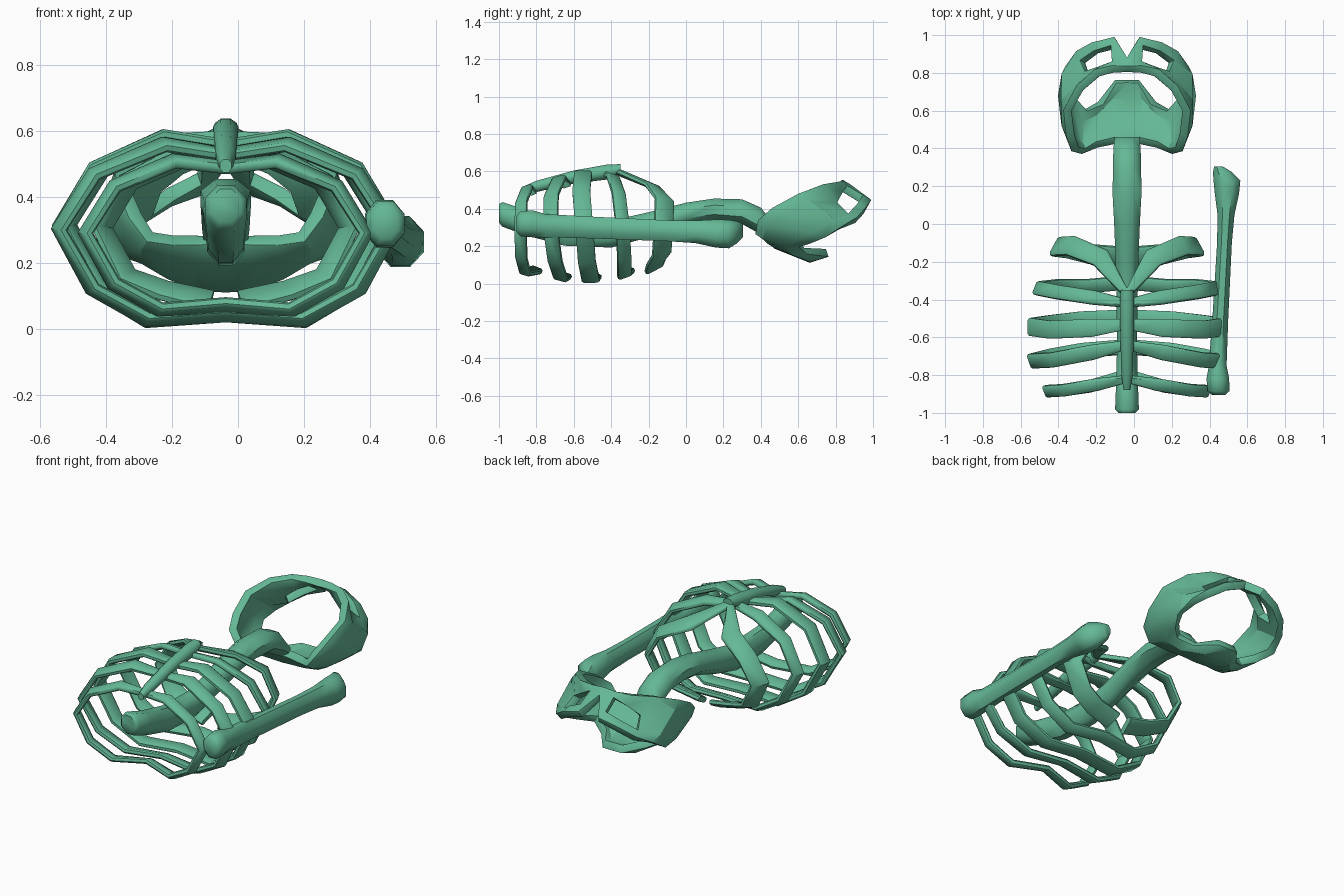
import bpy, bmesh, math
from mathutils import Vector

cube = bpy.data.objects.get("Cube")
if cube:
    bpy.data.objects.remove(cube, do_unlink=True)

MID = -0.037  # symmetry line of the torso

green = bpy.data.materials.new("bone_green")
green.use_nodes = True
color = (0.13, 0.48, 0.305, 1)
green.diffuse_color = color
green.node_tree.nodes["Principled BSDF"].inputs["Base Color"].default_value = color


def finish(name, bm, x=0.0, angle=40):
    bmesh.ops.recalc_face_normals(bm, faces=bm.faces)
    mesh = bpy.data.meshes.new(name)
    bm.to_mesh(mesh)
    bm.free()
    mesh.materials.append(green)
    obj = bpy.data.objects.new(name, mesh)
    obj.location.x = x
    bpy.context.collection.objects.link(obj)
    bpy.ops.object.select_all(action="DESELECT")
    obj.select_set(True)
    bpy.context.view_layer.objects.active = obj
    bpy.ops.object.shade_smooth_by_angle(angle=math.radians(angle))
    return obj


def skin(bm, rings, closed=False):
    """Bridge a list of equal vertex rings."""
    n = len(rings[0])
    pairs = list(zip(rings, rings[1:]))
    if closed:
        pairs.append((rings[-1], rings[0]))
    else:
        bm.faces.new(rings[0])
        bm.faces.new(rings[-1])
    for a, b in pairs:
        for i in range(n):
            j = (i + 1) % n
            bm.faces.new((a[i], a[j], b[j], b[i]))


def loft(name, stations, sides, x=0.0):
    """Tube along y; stations are (y, x, z, half width, half height)."""
    bm = bmesh.new()
    rings = []
    grow = 1 / math.cos(math.pi / sides)
    for y, cx, cz, rx, rz in stations:
        ring = []
        for i in range(sides):
            a = 2 * math.pi * (i + 0.5) / sides
            ring.append(bm.verts.new((cx + rx * grow * math.cos(a), y, cz + rz * grow * math.sin(a))))
        rings.append(ring)
    skin(bm, rings)
    return finish(name, bm, x, 50)


def rib(name, half_width, z_low, z_high, z_sternum, ys, width, tilt, gap=0.0):
    """Flat strap swept round an angular loop; tilt flares it, a gap leaves it open below."""
    zc, h = (z_low + z_high) / 2, (z_high - z_low) / 2
    low = (gap, -1.0) if gap else (0, -0.94)
    corner = (0.5, -0.85) if gap else (0.47, -1)
    shape = [(0.37, 1), (0.79, 0.66), (1, 0.03), (0.8, -0.65), corner, low]
    pts = [Vector((0, ys[0], z_sternum))]
    pts += [Vector((sx * half_width, y, zc + sz * h)) for (sx, sz), y in zip(shape, ys[1:])]
    flip = [Vector((-p.x, p.y, p.z)) for p in pts]
    closed = not gap
    path = flip[:0:-1] + pts if gap else pts + flip[-2:0:-1]
    bm = bmesh.new()
    rings = []
    last = len(path) - 1
    for i, p in enumerate(path):
        before = path[i - 1] if closed or i else p
        after = path[(i + 1) % len(path)] if closed or i < last else p
        t = ((p - before).normalized() + (after - p).normalized()).normalized()
        radial = Vector((p.x, 0, p.z - zc)).normalized()
        n = t.cross(Vector((0, 1, 0)) + radial * tilt).normalized()
        w = n.cross(t)
        k = 0.6 if p.x == 0 and p.z > zc else 1
        a, b = w * width * k / 2, n * 0.016
        ring = [p + a * u + b * v for u, v in
                ((-1, -0.5), (-1, 0.5), (-0.75, 1), (0.75, 1), (1, 0.5), (1, -0.5), (0.75, -1), (-0.75, -1))]
        rings.append([bm.verts.new(q) for q in ring])
    skin(bm, rings, closed)
    finish(name, bm, MID, 45)


# Rib cage, from the waist to the neck end
rib("rib_1", 0.425, 0.06, 0.51, 0.49, (-0.82, -0.85, -0.88, -0.885, -0.88, -0.86, -0.80), 0.065, 0.4)
rib("rib_2", 0.505, 0.03, 0.56, 0.53, (-0.64, -0.68, -0.72, -0.725, -0.70, -0.67, -0.65), 0.08, 0.35)
rib("rib_3", 0.51, 0.02, 0.59, 0.56, (-0.53, -0.55, -0.56, -0.545, -0.53, -0.51, -0.50), 0.095, 0)
rib("rib_4", 0.475, 0.045, 0.57, 0.58, (-0.42, -0.39, -0.36, -0.34, -0.33, -0.33, -0.31), 0.075, -0.4)
rib("rib_5", 0.375, 0.085, 0.52, 0.60, (-0.37, -0.18, -0.115, -0.12, -0.13, -0.16, -0.17), 0.11, -0.55, gap=0.12)

# Breastbone
loft("sternum", [
    (-0.88, 0, 0.495, 0.018, 0.02), (-0.8, 0, 0.52, 0.03, 0.03),
    (-0.6, 0, 0.57, 0.035, 0.035), (-0.42, 0, 0.597, 0.038, 0.04),
    (-0.35, 0, 0.615, 0.033, 0.024)], 8, MID)

# Spine, curving through the rib cage into the pelvis
loft("spine", [
    (-1.0, 0, 0.375, 0.045, 0.05), (-0.98, 0, 0.37, 0.063, 0.066),
    (-0.85, 0, 0.325, 0.058, 0.068), (-0.65, 0, 0.275, 0.053, 0.072),
    (-0.4, 0, 0.265, 0.056, 0.072), (-0.2, 0, 0.315, 0.06, 0.067),
    (0.0, 0, 0.375, 0.068, 0.058), (0.15, 0, 0.395, 0.076, 0.06),
    (0.3, 0, 0.385, 0.075, 0.066), (0.40, 0, 0.335, 0.072, 0.072),
    (0.46, 0, 0.28, 0.066, 0.05)], 8, MID)

# Loose thigh bone lying beside the ribs
loft("thigh_bone", [
    (-0.905, 0.448, 0.32, 0.035, 0.045), (-0.885, 0.447, 0.32, 0.058, 0.067),
    (-0.82, 0.444, 0.32, 0.06, 0.072), (-0.75, 0.443, 0.31, 0.047, 0.062),
    (-0.5, 0.457, 0.30, 0.042, 0.058), (-0.1, 0.479, 0.283, 0.039, 0.056),
    (0.05, 0.487, 0.277, 0.045, 0.06), (0.16, 0.492, 0.268, 0.064, 0.075),
    (0.23, 0.492, 0.265, 0.071, 0.076), (0.275, 0.468, 0.275, 0.05, 0.058),
    (0.305, 0.447, 0.285, 0.022, 0.035)], 8)

# Pelvis: a mirrored band from tailbone to pubic joint, as near edge / far edge / bulge
columns = [
    ((0, 0.44, 0.27), (0, 0.755, 0.165), 0.06),
    ((0.07, 0.44, 0.27), (0.06, 0.755, 0.165), 0.06),
    ((0.16, 0.42, 0.27), (0.14, 0.64, 0.175), 0.04),
    ((0.23, 0.385, 0.28), (0.22, 0.60, 0.215), 0.03),
    ((0.275, 0.395, 0.345), (0.28, 0.66, 0.23), 0.02),
    ((0.30, 0.47, 0.405), (0.325, 0.74, 0.255), 0.025),
    ((0.315, 0.60, 0.475), (0.305, 0.83, 0.30), 0.02),
    ((0.25, 0.72, 0.525), (0.255, 0.91, 0.34), 0),
    ((0.16, 0.80, 0.54), (0.175, 0.955, 0.39), 0),
    ((0.075, 0.82, 0.54), (0.06, 0.98, 0.43), 0),
    ((0, 0.82, 0.54), (0, 0.87, 0.51), 0)]
# Rim of the opening beside the pubic joint, by column
opening = {
    7: ((0.21, 0.795, 0.425), (0.235, 0.86, 0.36)),
    8: ((0.14, 0.815, 0.475), (0.165, 0.91, 0.41)),
    9: ((0.075, 0.845, 0.51), (0.08, 0.935, 0.455))}
center = Vector((0, 0.68, 0.36))
bm = bmesh.new()
grid = []
for c, (near, far, bulge) in enumerate(columns):
    near, far = Vector(near), Vector(far)
    out = ((near + far) / 2 - center).normalized() * bulge
    inner = opening.get(c, (near.lerp(far, 0.22) + out * 0.8, near.lerp(far, 0.8) + out))
    grid.append([bm.verts.new(p) for p in (near, *inner, far)])
for c in range(len(grid) - 1):
    for r in range(3):
        if not (c in (7, 8) and r == 1):
            bm.faces.new((grid[c][r], grid[c + 1][r], grid[c + 1][r + 1], grid[c][r + 1]))
pelvis = finish("pelvis", bm, MID, 180)
pelvis.modifiers.new("mirror", "MIRROR").use_clip = True
shell = pelvis.modifiers.new("thickness", "SOLIDIFY")
shell.thickness = 0.045
shell.offset = 0
edges = pelvis.modifiers.new("soft_edges", "BEVEL")
edges.width = 0.012
edges.segments = 2
edges.angle_limit = math.radians(50)
